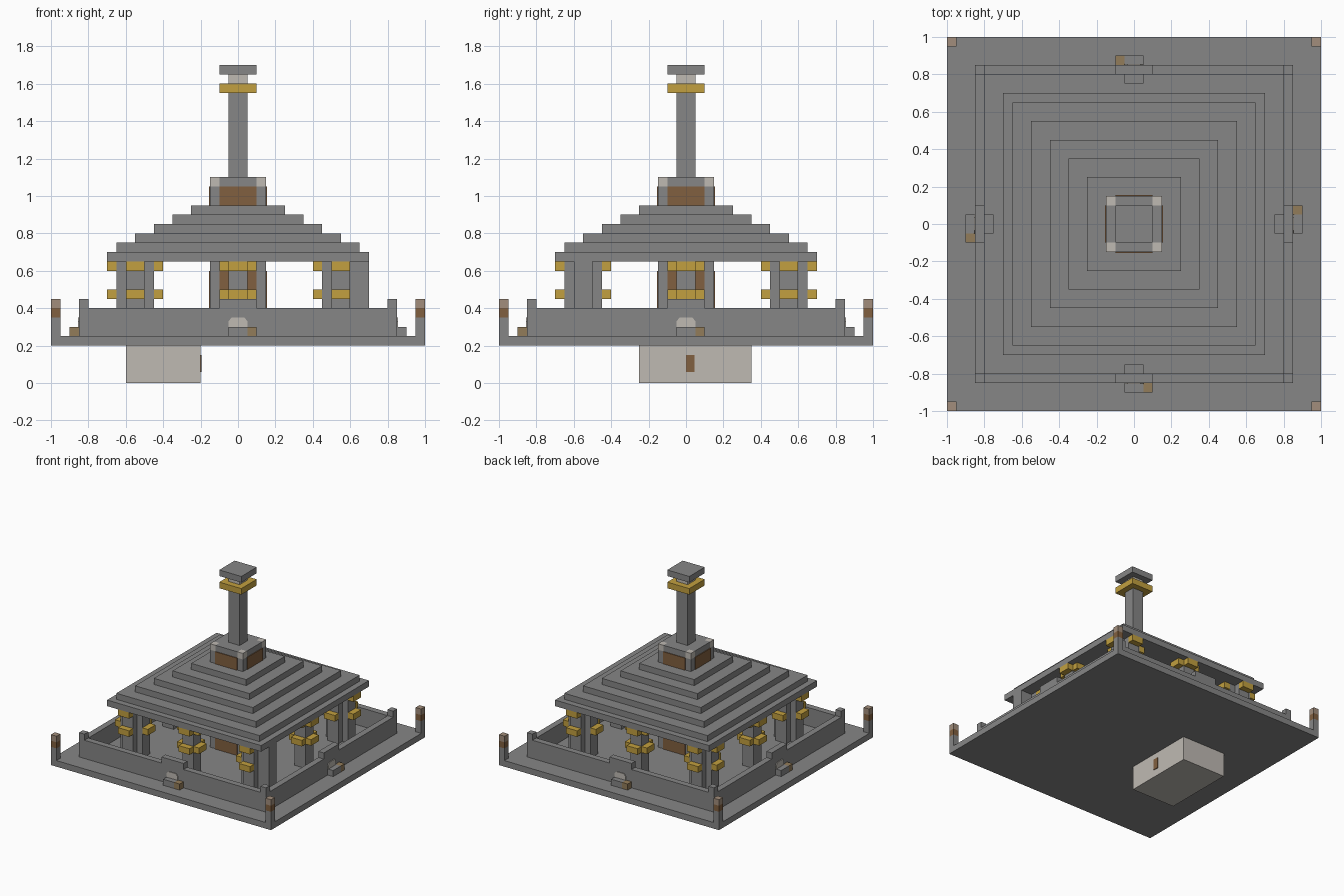
import bpy, bmesh
from math import pi
from mathutils import Matrix

cube = bpy.data.objects.get("Cube")
if cube:
    bpy.data.objects.remove(cube, do_unlink=True)


def material(name, rgb):
    m = bpy.data.materials.new(name)
    m.use_nodes = True
    col = (*rgb, 1)
    m.diffuse_color = col
    m.node_tree.nodes["Principled BSDF"].inputs["Base Color"].default_value = col
    return m


STONE = material("grey_stone", (.24, .24, .24))
PALE = material("pale_stone", (.52, .49, .45))
GOLD = material("gold", (.54, .35, .05))
WOOD = material("brown_wood", (.22, .115, .05))
TAN = material("tan_cap", (.36, .27, .2))
OCHRE = material("ochre_stone", (.29, .2, .1))


def finish(name, bm, mat, turn=0):
    """Turn the mesh in quarter turns about z and add it to the scene."""
    bm.transform(Matrix.Rotation(turn * pi / 2, 4, 'Z'))
    bmesh.ops.recalc_face_normals(bm, faces=bm.faces)
    me = bpy.data.meshes.new(name)
    bm.to_mesh(me)
    bm.free()
    me.materials.append(mat)
    ob = bpy.data.objects.new(name, me)
    bpy.context.scene.collection.objects.link(ob)
    return ob


def box(name, x, y, z, mat, turn=0):
    bm = bmesh.new()
    bmesh.ops.create_cube(bm, size=1)
    for v in bm.verts:
        for i, (lo, hi) in enumerate((x, y, z)):
            v.co[i] = lo if v.co[i] < 0 else hi
    return finish(name, bm, mat, turn)


def slab(name, half, z, mat):
    return box(name, (-half, half), (-half, half), z, mat)


def prism(name, points, vec, mat, turn=0):
    bm = bmesh.new()
    face = bm.faces.new([bm.verts.new(p) for p in points])
    out = bmesh.ops.extrude_face_region(bm, geom=[face])
    verts = [g for g in out["geom"] if isinstance(g, bmesh.types.BMVert)]
    bmesh.ops.translate(bm, verts=verts, vec=vec)
    return finish(name, bm, mat, turn)


def cross(name, cx, cy, half, reach, z, mat, turn=0):
    """Upright bar with a plus-shaped section."""
    arm = [(half, -half), (reach, -half), (reach, half)]
    pts = []
    for _ in range(4):
        pts += [(cx + a, cy + b, z[0]) for a, b in arm]
        arm = [(-b, a) for a, b in arm]
    return prism(name, pts, (0, 0, z[1] - z[0]), mat, turn)


def brackets(name, cx, cy, reach, turn=0, skip=None):
    """Two tiers of gold blocks on the four sides of a pillar."""
    r, o, h = reach, reach + .05, .05
    sides = [((r, o), (-h, h)), ((-h, h), (r, o)),
             ((-o, -r), (-h, h)), ((-h, h), (-o, -r))]
    for i, (sx, sy) in enumerate(sides):
        if i == skip:
            continue
        for tier, z in (("lower", (.45, .5)), ("upper", (.6, .65))):
            box(f"{name}_{tier}_bracket", [cx + s for s in sx],
                [cy + s for s in sy], z, GOLD, turn)


# Base plate and the block beneath it
slab("base_plate", 1, (.2, .25), STONE)
box("under_block", (-.6, -.2), (-.25, .35), (0, .2), PALE)
box("under_block_door", (-.2, -.194), (0, .045), (.06, .15), WOOD)

for k in range(4):
    # Banded post at each corner of the plate
    edge = (.95, 1)
    for part, z, mat in (("shaft", (.25, .35), STONE),
                         ("band", (.35, .4), WOOD), ("cap", (.4, .45), TAN)):
        box("corner_post_" + part, edge, (-1, -.95), z, mat, k)

    # Enclosure wall with raised corner and middle
    rim = (-.85, -.8)
    box("wall", (-.85, .8), rim, (.25, .4), STONE, k)
    box("wall_corner", rim, rim, (.4, .45), STONE, k)
    box("wall_crest", (-.1, .1), rim, (.4, .45), STONE, k)

    # Steps and the pale plaque over them
    box("outer_step", (-.05, .05), (-.9, -.85), (.25, .3), STONE, k)
    box("step_end", (.05, .1), (-.9, -.85), (.25, .3), OCHRE, k)
    box("inner_step", (-.05, .05), (-.8, -.75), (.25, .3), STONE, k)
    plaque = [(-.05, .3), (.05, .3), (.05, .33), (.035, .35), (-.035, .35), (-.05, .33)]
    prism("wall_plaque", [(a, -.85, b) for a, b in plaque], (0, -.006, 0), PALE, k)

    # Middle pillar of each side
    box("middle_pillar", (-.05, .05), (-.65, -.55), (.25, .65), STONE, k)
    brackets("middle_pillar", 0, -.6, .05, k)

    # Corner pillar; the front left one has a plain buttress
    cross("corner_pillar", .55, -.55, .05, .1, (.25, .65), STONE, k)
    brackets("corner_pillar", .55, -.55, .1, k, skip=0 if k == 0 else None)

    # Brown panels on the core and on the tower base
    box("core_panel", (-.1, .1), (-.156, -.15), (.25, .6), WOOD, k)
    box("tower_panel", (-.1, .1), (-.156, -.15), (.95, 1.05), WOOD, k)
    box("tower_corner", (.1, .15), (-.15, -.1), (1.05, 1.1), PALE, k)

box("pillar_buttress", (.65, .7), (-.6, -.5), (.25, .65), STONE)

# Central core under the roof
slab("core", .15, (.25, .65), STONE)

# Stepped roof
for i, half in enumerate((.7, .65, .55, .45, .35, .25)):
    z = .65 + i * .05
    slab("roof_tier", half, (z, z + .05), STONE)

# Tower base and spire
slab("tower_base", .15, (.95, 1.05), STONE)
cross("tower_top", 0, 0, .1, .15, (1.05, 1.1), STONE)
slab("spire_shaft", .05, (1.1, 1.55), STONE)
slab("spire_ring", .1, (1.55, 1.6), GOLD)
slab("spire_neck", .05, (1.6, 1.65), PALE)
slab("spire_cap", .1, (1.65, 1.7), STONE)
